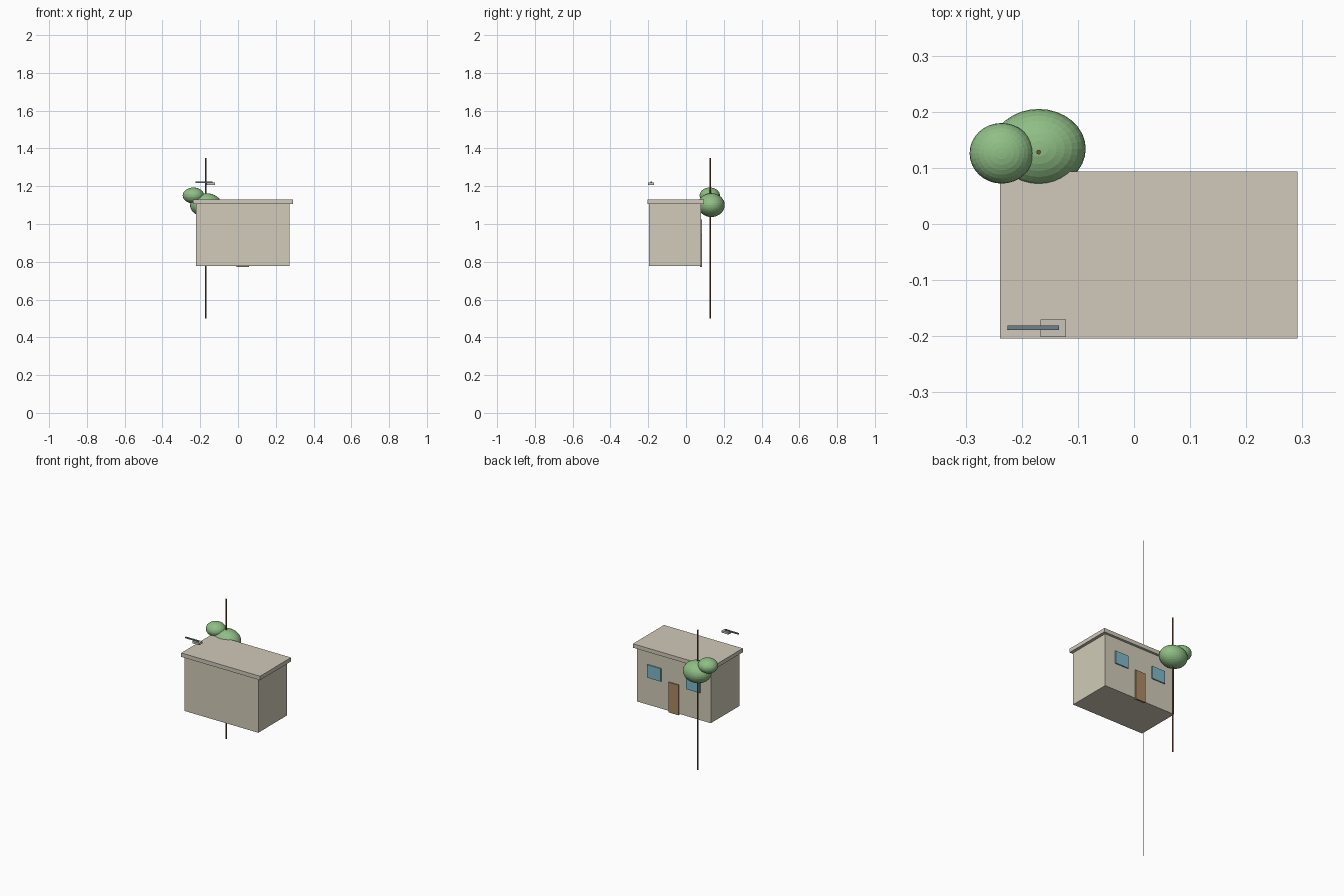
import bpy

if "Cube" in bpy.data.objects:
    bpy.data.objects.remove(bpy.data.objects["Cube"])


def material(name, rgb):
    """Flat colour from 0-255 sRGB, stored as linear."""
    m = bpy.data.materials.new(name)
    lin = [((c / 255 + 0.055) / 1.055) ** 2.4 for c in rgb]
    m.diffuse_color = (*lin, 1)
    m.use_nodes = True
    m.node_tree.nodes["Principled BSDF"].inputs["Base Color"].default_value = m.diffuse_color
    return m


WALL = material("warm beige", (209, 203, 184))
ROOF = material("roof beige", (209, 201, 186))
GLASS = material("window blue", (125, 185, 200))
WOOD = material("door brown", (172, 137, 98))
BARK = material("bark brown", (112, 82, 58))
LEAF = material("leaf green", (143, 190, 133))
STEEL = material("steel grey", (112, 128, 140))
LAMP = material("lamp grey", (200, 195, 182))


def finish(name, mat):
    ob = bpy.context.object
    ob.name = name
    ob.data.materials.append(mat)
    return ob


def box(name, mat, x, y, z):
    """Box given by its (min, max) range on each axis."""
    ranges = (x, y, z)
    bpy.ops.mesh.primitive_cube_add(size=1, location=[(a + b) / 2 for a, b in ranges])
    ob = finish(name, mat)
    ob.scale = [b - a for a, b in ranges]
    return ob


def rod(name, mat, x, y, z, radius):
    bpy.ops.mesh.primitive_cylinder_add(vertices=16, radius=radius, depth=z[1] - z[0],
                                        location=(x, y, (z[0] + z[1]) / 2))
    return finish(name, mat)


def crown(name, centre, radii):
    bpy.ops.mesh.primitive_uv_sphere_add(segments=32, ring_count=16, radius=1, location=centre)
    finish(name, LEAF).scale = radii


# House body and overhanging flat roof
box("house_walls", WALL, (-0.222, 0.273), (-0.195, 0.079), (0.778, 1.106))
box("roof_slab", ROOF, (-0.239, 0.291), (-0.204, 0.094), (1.106, 1.13))

# Door and the two windows either side of it, on the rear wall
MID = 0.025
box("door", WOOD, (MID - 0.034, MID + 0.034), (0.075, 0.086), (0.772, 0.955))
for side, label in ((-1, "left"), (1, "right")):
    c = MID + side * 0.131
    box("window_" + label, GLASS, (c - 0.046, c + 0.046), (0.075, 0.086), (0.945, 1.023))

# Tree with a long thin trunk
rod("tree_trunk", BARK, -0.17, 0.128, (0.5, 1.35), 0.004)
crown("tree_crown_large", (-0.17, 0.134, 1.1), (0.084, 0.071, 0.063))
crown("tree_crown_small", (-0.236, 0.126, 1.151), (0.057, 0.054, 0.042))

# Street lamp: very slender pole, arm and head
rod("lamp_pole", STEEL, -0.225, -0.188, (0, 2), 0.001)
box("lamp_arm", STEEL, (-0.225, -0.134), (-0.189, -0.181), (1.218, 1.225))
box("lamp_head", LAMP, (-0.167, -0.121), (-0.201, -0.17), (1.207, 1.219))
